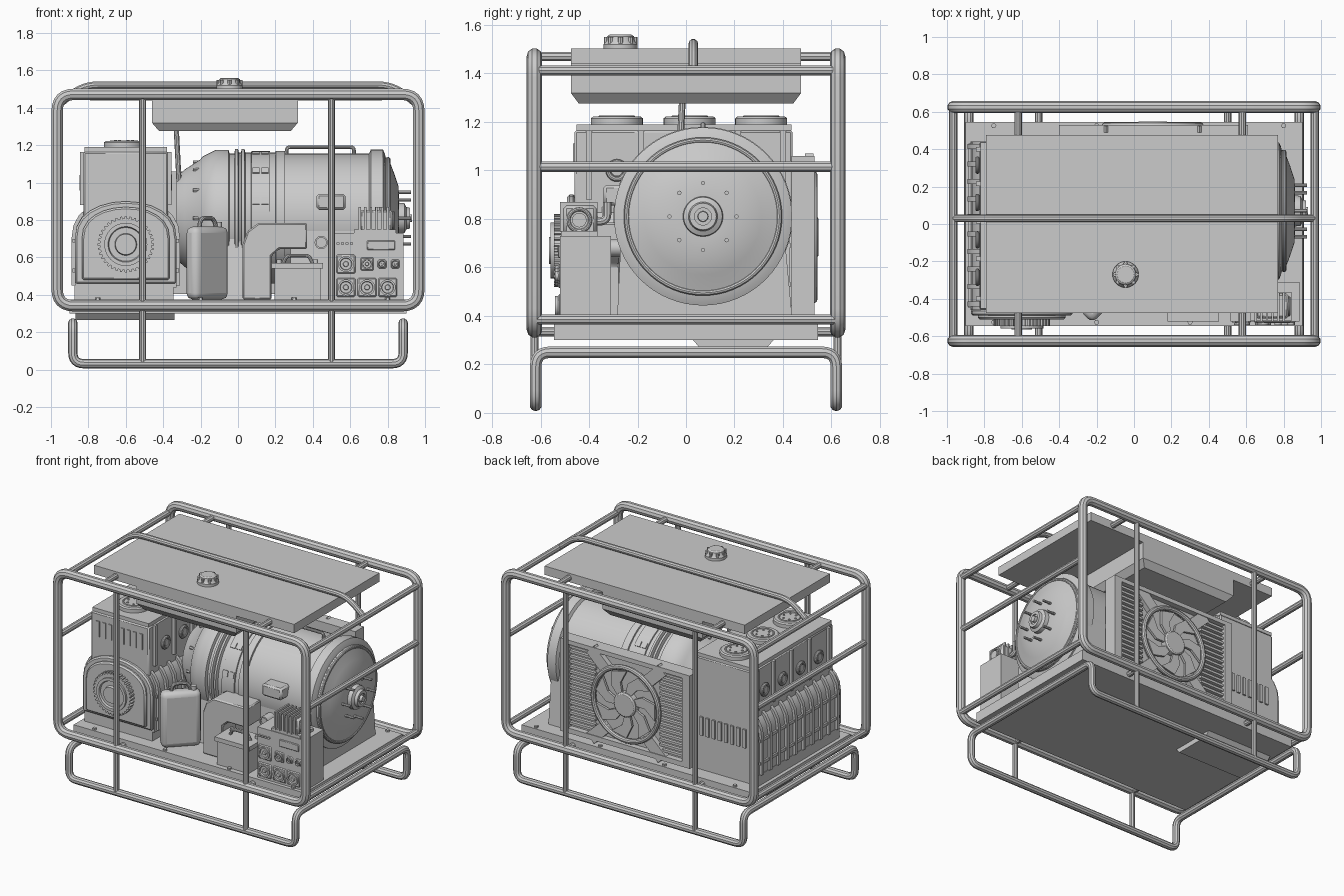
import bpy, bmesh
from math import sin, cos, pi, radians
from mathutils import Vector, Matrix

if "Cube" in bpy.data.objects:
    bpy.data.objects.remove(bpy.data.objects["Cube"])

def add(name, bm):
    bmesh.ops.recalc_face_normals(bm, faces=bm.faces)
    me = bpy.data.meshes.new(name)
    bm.to_mesh(me); bm.free()
    ob = bpy.data.objects.new(name, me)
    bpy.context.collection.objects.link(ob)
    return ob

def bevel(ob, w, seg=1):
    m = ob.modifiers.new("bevel", 'BEVEL')
    m.width, m.segments, m.limit_method = w, seg, 'ANGLE'
    return ob

def box(name, x0, x1, y0, y1, z0, z1, bev=0, seg=1):
    bm = bmesh.new()
    bmesh.ops.create_cube(bm, size=1)
    for v in bm.verts:
        v.co = ((x0+x1)/2+v.co.x*(x1-x0), (y0+y1)/2+v.co.y*(y1-y0), (z0+z1)/2+v.co.z*(z1-z0))
    ob = add(name, bm)
    return bevel(ob, bev, seg) if bev else ob

# axis order: in-plane u, v plus distance t along the axis
def place(axis, t, u, v):
    return {'x': (t, u, v), 'y': (u, t, v), 'z': (u, v, t)}[axis]

def prism(name, pts, axis, t0, t1, bev=0):
    bm = bmesh.new()
    a = [bm.verts.new(place(axis, t0, *p)) for p in pts]
    b = [bm.verts.new(place(axis, t1, *p)) for p in pts]
    bm.faces.new(a); bm.faces.new(b)
    for i in range(len(pts)):
        j = (i+1) % len(pts)
        bm.faces.new((a[i], a[j], b[j], b[i]))
    ob = add(name, bm)
    return bevel(ob, bev) if bev else ob

def lathe(name, prof, axis, u, v, n=48):
    bm = bmesh.new()
    rings = [[bm.verts.new(place(axis, t, u+r*cos(2*pi*i/n), v+r*sin(2*pi*i/n))) for i in range(n)] for t, r in prof]
    for a, b in zip(rings, rings[1:]):
        for i in range(n):
            j = (i+1) % n
            bm.faces.new((a[i], a[j], b[j], b[i]))
    bm.faces.new(rings[0]); bm.faces.new(rings[-1])
    return add(name, bm)

def cyl(name, axis, u, v, r, t0, t1, n=24):
    return lathe(name, [(t0, r), (t1, r)], axis, u, v, n)

# tube along a path with rounded corners
def pipe(name, pts, r, fillet=0.08, closed=False):
    pts = [Vector(p) for p in pts]
    out, n = [], len(pts)
    for i, p in enumerate(pts):
        if fillet == 0 or (not closed and i in (0, n-1)):
            out.append(p); continue
        a = p+(pts[i-1]-p).normalized()*fillet
        b = p+(pts[(i+1) % n]-p).normalized()*fillet
        out += [a*(1-s)**2+p*2*s*(1-s)+b*s*s for s in [k/6 for k in range(7)]]
    cu = bpy.data.curves.new(name, 'CURVE')
    cu.dimensions, cu.bevel_depth, cu.bevel_resolution, cu.use_fill_caps = '3D', r, 3, True
    sp = cu.splines.new('POLY')
    sp.points.add(len(out)-1)
    for q, p in zip(sp.points, out):
        q.co = (*p, 1)
    sp.use_cyclic_u = closed
    tmp = bpy.data.objects.new(name+"_path", cu)
    bpy.context.collection.objects.link(tmp)
    me = bpy.data.meshes.new_from_object(tmp.evaluated_get(bpy.context.evaluated_depsgraph_get()))
    bpy.data.objects.remove(tmp)
    me.name = name
    ob = bpy.data.objects.new(name, me)
    bpy.context.collection.objects.link(ob)
    return ob

def hoop(name, axis, u, v, R, t, r, n=40):
    return pipe(name, [place(axis, t, u+R*cos(2*pi*i/n), v+R*sin(2*pi*i/n)) for i in range(n)], r, 0, True)

# tubular frame and skid
for y in (-.625, .625):
    pipe("side_frame", [(-.967, y, .342), (.967, y, .342), (.967, y, 1.472), (-.967, y, 1.472)], .032, .09, True)
    for x in (-.51, .5):
        pipe("vertical_bar", [(x, y, .04), (x, y, 1.46)], .018)
pipe("skid_loop", [(-.883, -.62, .032), (.883, -.62, .032), (.883, -.62, .25), (.883, .62, .25),
                   (.883, .62, .032), (-.883, .62, .032), (-.883, .62, .25), (-.883, -.62, .25)], .025, .06, True)
for x in (-.967, .967):
    for z in (.385, 1.015, 1.412):
        pipe("end_bar", [(x, -.62, z), (x, .62, z)], .022)
for x, z in ((-.62, 1.47), (.58, 1.47), (-.51, .335), (.5, .335)):
    pipe("cross_bar", [(x, -.62, z), (x, .62, z)], .02)
pipe("lifting_bar", [(-.965, .03, 1.41), (-.83, .03, 1.522), (.83, .03, 1.522), (.965, .03, 1.41)], .02, .08)

# base plate and sump
box("base_plate", -.9, .9, -.545, .545, .3, .375)
prism("oil_sump", [(.02, .31), (.06, .265), (.33, .265), (.37, .31)], 'x', -.87, -.34)
for x in (-.75, -.2, .3, .8):
    for y in (-.525, .525):
        cyl("base_bolt", 'z', x, y, .014, .37, .387, 6)

# fuel tank
box("tank_lid", -.79, .77, -.475, .475, 1.44, 1.502)
tank = box("tank_body", -.46, .32, -.475, .475, 1.32, 1.44)
tank.data.transform(Matrix())
bm = bmesh.new(); bm.from_mesh(tank.data)
low = [f for f in bm.faces if f.calc_center_median().z < 1.33]
ext = bmesh.ops.extrude_face_region(bm, geom=low)['geom']
bmesh.ops.delete(bm, geom=low, context='FACES_ONLY')
for v in [g for g in ext if isinstance(g, bmesh.types.BMVert)]:
    v.co = (-.07+(v.co.x+.07)*.9, v.co.y*.93, 1.275)
bmesh.ops.recalc_face_normals(bm, faces=bm.faces)
bm.to_mesh(tank.data); bm.free()
lathe("fuel_cap", [(1.5, .07), (1.52, .07), (1.535, .058), (1.553, .055), (1.56, .045)], 'z', -.045, -.27, 32)
for i in range(8):
    a = i*pi/4
    cyl("cap_grip", 'z', -.045+.058*cos(a), -.27+.058*sin(a), .011, 1.51, 1.55, 8)
pipe("fuel_hose", [(-.33, -.015, 1.29), (-.315, -.03, 1.0), (-.31, -.05, .8), (-.24, -.1, .75)], .014, .07)

# engine crankcase with ribs
def arch(hw, z0, top, cx=-.6):
    h = top-.7
    return [(cx-hw, z0)]+[(cx-hw*cos(pi*i/12), .7+h*abs(sin(pi*i/12))**.85) for i in range(13)]+[(cx+hw, z0)]
box("engine_plinth", -.875, -.345, -.46, .44, .37, .45)
prism("crankcase", arch(.272, .44, .91), 'y', -.46, .44)
for i in range(10):
    y = -.44+i*.0935
    prism("crankcase_rib", arch(.29, .45, .925), 'y', y, y+.025)
for sx in (-1, 1):
    for z in (.52, .68):
        box("crankcase_strap", *sorted((-.6+sx*.26, -.6+sx*.284)), -.45, .43, z, z+.02)
# engine block, heads and caps
box("engine_block", -.825, -.375, -.46, .44, .6, 1.165, .008)
box("head_ledge", -.82, -.38, -.452, .435, 1.165, 1.19)
for y in (-.285, .015, .31):
    lathe("head_cover", [(1.18, .107), (1.215, .107), (1.222, .098)], 'z', -.61, y, 32)
    hoop("cover_ring", 'z', -.61, y, .07, 1.221, .006, 24)
    for i in range(6):
        a = i*pi/3
        cyl("cover_bolt", 'z', -.61+.045*cos(a), y+.045*sin(a), .008, 1.218, 1.227, 6)
for sx in (-1, 1):
    xs = -.6+sx*.225
    for y in (-.285, -.085, .115, .315):
        hoop("port_ring", 'x', y, 1.0, .036, xs+sx*.012, .011, 20)
        cyl("port_cap", 'x', y, 1.0, .024, xs-.01, xs+sx*.02, 16)
    for y in (-.4, -.185, .015, .215, .4):
        box("block_rib", *sorted((xs-sx*.01, xs+sx*.02)), y-.012, y+.012, .88, 1.165)
for i in range(8):
    x = -.78+i*.048
    box("front_vent", x, x+.024, -.467, -.455, 1.0, 1.11)
    box("rear_vent", x, x+.024, .43, .452, .62, .75)
# timing cover and pulley
prism("timing_cover", arch(.272, .46, .9), 'y', -.49, -.455, .01)
prism("timing_cover_front", arch(.235, .48, .87), 'y', -.51, -.48, .01)
teeth = []
for i in range(36):
    for d, r in ((-.3, .138), (-.2, .15), (.2, .15), (.3, .138)):
        a = 2*pi*(i+d)/36
        teeth.append((-.6+r*cos(a), .67+r*sin(a)))
prism("toothed_pulley", teeth, 'y', -.545, -.5)
lathe("pulley_hub", [(-.5, .115), (-.558, .115), (-.558, .095), (-.54, .088), (-.54, .06), (-.565, .055), (-.565, .04)], 'y', -.6, .67)

# alternator body
CY, CZ = .07, .81
lathe("alternator", [(-.33, .22), (-.285, .26), (-.2, .315), (-.19, .33), (-.12, .365), (-.05, .365), (-.045, .345),
      (-.02, .345), (-.015, .37), (.0, .37), (.005, .35), (.015, .35), (.02, .37), (.035, .37), (.04, .35), (.07, .35),
      (.072, .358), (.17, .358), (.172, .35), (.2, .35), (.202, .36), (.25, .36), (.25, .345), (.7, .345), (.71, .367),
      (.775, .367), (.785, .345), (.79, .325), (.805, .325), (.812, .3), (.835, .24), (.858, .17), (.862, .09)], 'x', CY, CZ, 64)
lathe("shaft_hub", [(.84, .085), (.89, .08), (.9, .06), (.92, .055), (.92, .035), (.91, .035), (.91, .022), (.93, .02)], 'x', CY, CZ, 32)
hoop("end_bell_ring", 'x', CY, CZ, .315, .803, .012, 64)
for i in range(8):
    a = i*pi/4
    cyl("end_bell_stud", 'x', CY+.138*cos(a), CZ+.138*sin(a), .009, .84, .925, 8)
for i in range(12):
    a = i*pi/6
    cyl("flange_bolt", 'x', CY+.3*cos(a), CZ+.3*sin(a), .01, -.24, -.185, 6)
# vent windows around the band
for row in range(12):
    for x in (.078, .125):
        ob = box("vent_window", x, x+.038, -.019, .019, .35, .364)
        ob.matrix_world = Matrix.Translation((0, CY, CZ)) @ Matrix.Rotation(radians(row*30+15), 4, 'X')
prism("alternator_pedestal", [(-.285, .37), (.44, .37), (.4, .8), (-.265, .8)], 'x', .28, .765)
prism("front_foot", [(-.3, .37), (.44, .37), (.38, .75), (-.25, .75)], 'x', -.14, .03)
pipe("alternator_lift_rail", [(.26, CY, 1.14), (.26, CY, 1.19), (.62, CY, 1.19), (.62, CY, 1.14)], .01, .02)
box("terminal_box", .42, .575, -.34, -.2, .855, .94, .012)
lathe("gauge", [(-.25, .035), (-.35, .035), (-.35, .026), (-.34, .026)], 'y', .445, .68)

# radiator and fan at the back
FX, FZ = .1, .725
box("radiator_core", -.38, .59, .44, .49, .42, 1.05)
for z0, z1 in ((.405, .44), (1.03, 1.06)):
    box("radiator_tank", -.4, .61, .435, .53, z0, z1)
for x0, x1 in ((-.4, -.34), (.55, .61)):
    box("radiator_post", x0, x1, .435, .53, .41, 1.055)
for i in range(16):
    z = .46+i*.036
    for x0, x1 in ((-.34, -.15), (.35, .55)):
        box("radiator_louver", x0, x1, .48, .512, z, z+.017)
for sx in (-1, 1):
    for sz in (-1, 1):
        pa, pb = Vector((FX+sx*.15, FZ+sz*.19)), Vector((FX+sx*.28, FZ+sz*.315))
        w = Vector((sz*sx*-.03, .03))
        prism("fan_bracket", [pa+w, pb+w, pb-w, pa-w], 'y', .49, .525)
cyl("fan_backing", 'y', FX, FZ, .25, .48, .5, 48)
hoop("fan_shroud", 'y', FX, FZ, .255, .525, .018, 48)
lathe("fan_hub", [(.49, .085), (.54, .085), (.547, .075)], 'y', FX, FZ, 32)
for i in range(7):
    a = 2*pi*i/7
    pol = [(.07, -.25), (.15, -.12), (.235, .2), (.235, .7), (.15, .4), (.07, .3)]
    prism("fan_blade", [(FX+r*cos(a+t), FZ+r*sin(a+t)) for r, t in pol], 'y', .515, .532)

# jerry can turned 45 degrees
can = box("jerry_can", -.13, .13, -.047, .047, .375, .765, .035, 3)
handle = pipe("jerry_can_handle", [(-.06, 0, .75), (-.05, 0, .81), (.05, 0, .81), (.07, 0, .75)], .012, .03)
spout = cyl("jerry_can_spout", 'z', .085, 0, .02, .75, .79, 16)
for ob in (can, handle, spout):
    ob.matrix_world = Matrix.Translation((-.165, -.405, 0)) @ Matrix.Rotation(pi/4, 4, 'Z')

# air duct and battery
prism("air_duct", [(.025, .375), (.025, .67), (.05, .74), (.11, .785), (.37, .785), (.37, .645), (.22, .645), (.18, .61), (.18, .375)],
      'y', -.43, -.27, .008)
box("battery_case", .195, .44, -.51, -.34, .375, .54)
box("battery_lid", .18, .455, -.52, -.33, .54, .57)
pipe("battery_handle", [(.24, -.43, .565), (.26, -.43, .61), (.38, -.43, .61), (.4, -.43, .565)], .01, .02)
for x in (.22, .415):
    cyl("battery_terminal", 'z', x, -.38, .014, .565, .59, 12)

# control panel with sockets
box("control_box", .515, .885, -.52, -.31, .375, .73)
for x, z, s in ((.577, .44, .05), (.69, .44, .05), (.8, .44, .05), (.577, .565, .05), (.69, .565, .035), (.77, .565, .023), (.84, .565, .023)):
    box("socket_plate", x-s, x+s, -.528, -.515, z-s, z+s, .006)
    lathe("socket", [(-.52, s*.85), (-.54, s*.85), (-.54, s*.65), (-.53, s*.6), (-.53, s*.3), (-.538, s*.25)], 'y', x, z, 24)
box("display", .69, .84, -.528, -.515, .64, .69, .004)
for i in range(4):
    cyl("indicator", 'y', .535+i*.024, .675, .009, -.53, -.515, 12)
# blower on top of the panel
box("blower_body", .65, .825, -.505, -.37, .73, .855, .012)
for i in range(6):
    x = .645+i*.03
    box("blower_fin", x, x+.012, -.52, -.365, .745, .87)
box("blower_foot", .62, .845, -.515, -.365, .73, .75)
hoop("blower_ring", 'x', -.44, .795, .045, .828, .009, 24)
cyl("blower_cap", 'x', -.44, .795, .03, .82, .838, 16)
pipe("blower_elbow", [(.75, -.38, .79), (.75, -.325, .79), (.75, -.325, .87)], .018, .03)

# smooth curved parts, keep edges sharp
for ob in bpy.context.scene.objects:
    ob.select_set(True)
    bpy.context.view_layer.objects.active = ob
bpy.ops.object.shade_smooth_by_angle(angle=radians(35))
